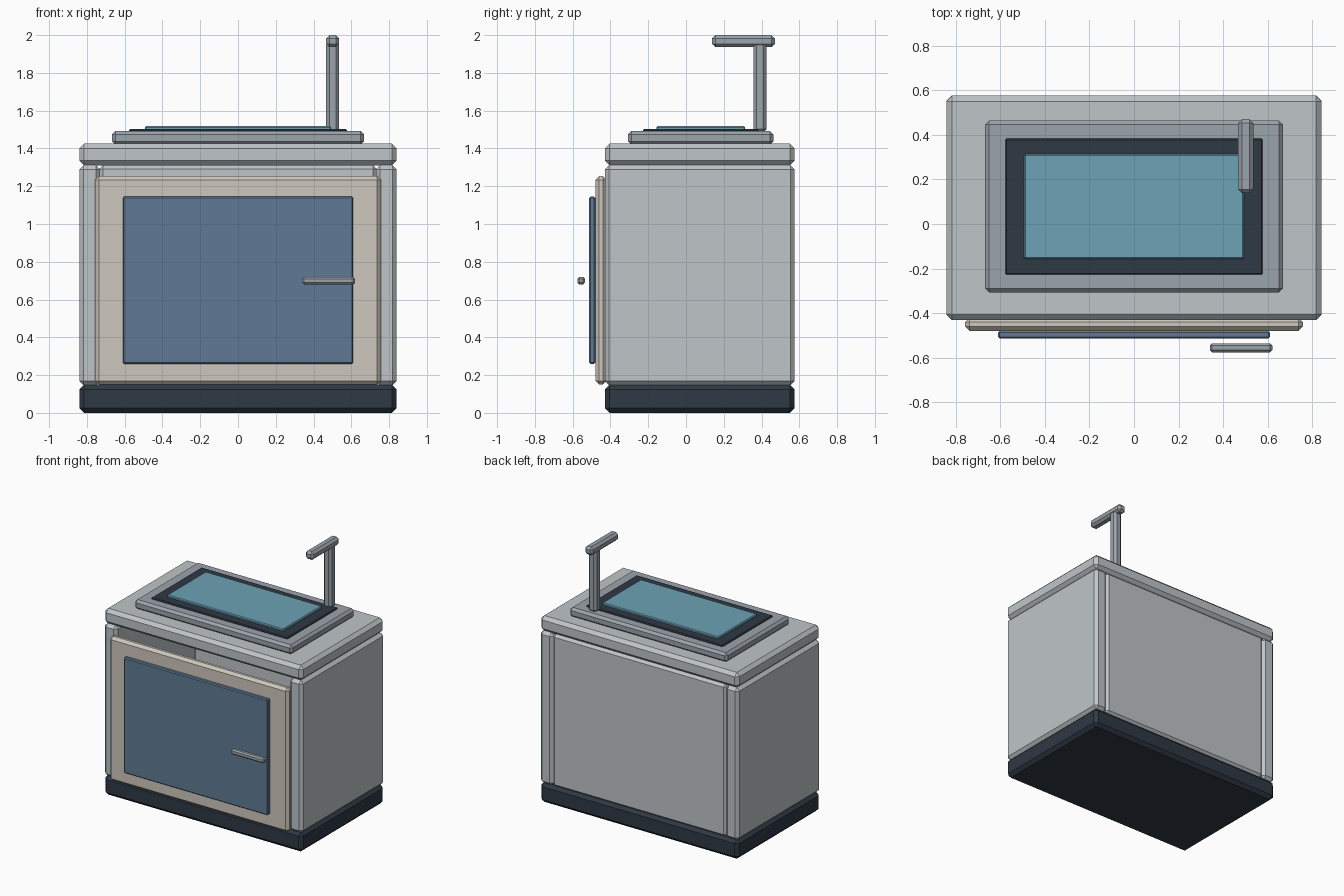
import bpy
import bmesh

if "Cube" in bpy.data.objects:
    bpy.data.objects.remove(bpy.data.objects["Cube"])


def material(name, rgb):
    m = bpy.data.materials.new(name)
    m.diffuse_color = (*rgb, 1)
    m.use_nodes = True
    m.node_tree.nodes["Principled BSDF"].inputs["Base Color"].default_value = m.diffuse_color
    return m


STEEL = material("pale_steel", (0.52, 0.56, 0.58))
TRIM = material("grey_metal", (0.33, 0.37, 0.41))
DARK = material("dark_navy", (0.028, 0.04, 0.058))
CREAM = material("cream", (0.62, 0.58, 0.51))
BLUE = material("door_blue", (0.115, 0.195, 0.305))
WATER = material("water_blue", (0.15, 0.36, 0.46))


def box(name, x, y, z, chamfer, mat):
    """Box from (min, max) ranges with a single flat chamfer on every edge."""
    bm = bmesh.new()
    bmesh.ops.create_cube(bm, size=1)
    for v in bm.verts:
        for i, (lo, hi) in enumerate((x, y, z)):
            v.co[i] = hi if v.co[i] > 0 else lo
    bmesh.ops.bevel(bm, geom=bm.edges[:], offset=chamfer, segments=1,
                    profile=0.5, affect='EDGES')
    mesh = bpy.data.meshes.new(name)
    bm.to_mesh(mesh)
    bm.free()
    mesh.materials.append(mat)
    obj = bpy.data.objects.new(name, mesh)
    bpy.context.collection.objects.link(obj)
    return obj


BODY_Y = (-0.43, 0.575)

# Hollow cabinet: plinth, two sides, back and countertop
box("plinth", (-0.84, 0.84), BODY_Y, (0, 0.15), 0.025, DARK)
for side, x in (("left", (-0.84, -0.73)), ("right", (0.73, 0.84))):
    box(side + "_side_panel", x, BODY_Y, (0.145, 1.312), 0.023, STEEL)
box("back_panel", (-0.735, 0.735), (0.505, 0.57), (0.145, 1.312), 0.02, STEEL)
box("countertop", (-0.84, 0.84), BODY_Y, (1.31, 1.425), 0.025, STEEL)

# Door with inset panel and handle
box("door_frame", (-0.757, 0.757), (-0.48, -0.42), (0.15, 1.253), 0.02, CREAM)
box("door_panel", (-0.61, 0.61), (-0.513, -0.48), (0.26, 1.145), 0.007, BLUE)
box("door_handle", (0.34, 0.62), (-0.575, -0.535), (0.68, 0.72), 0.01, TRIM)

# Sink rim, dark basin and water
box("sink_rim", (-0.667, 0.667), (-0.307, 0.463), (1.42, 1.492), 0.018, TRIM)
box("basin", (-0.577, 0.577), (-0.227, 0.383), (1.475, 1.502), 0.006, DARK)
box("water", (-0.493, 0.493), (-0.157, 0.313), (1.49, 1.518), 0.006, WATER)

# Tap
box("tap_post", (0.467, 0.535), (0.357, 0.427), (1.485, 1.965), 0.017, TRIM)
box("tap_spout", (0.467, 0.535), (0.138, 0.47), (1.937, 2.0), 0.017, TRIM)
